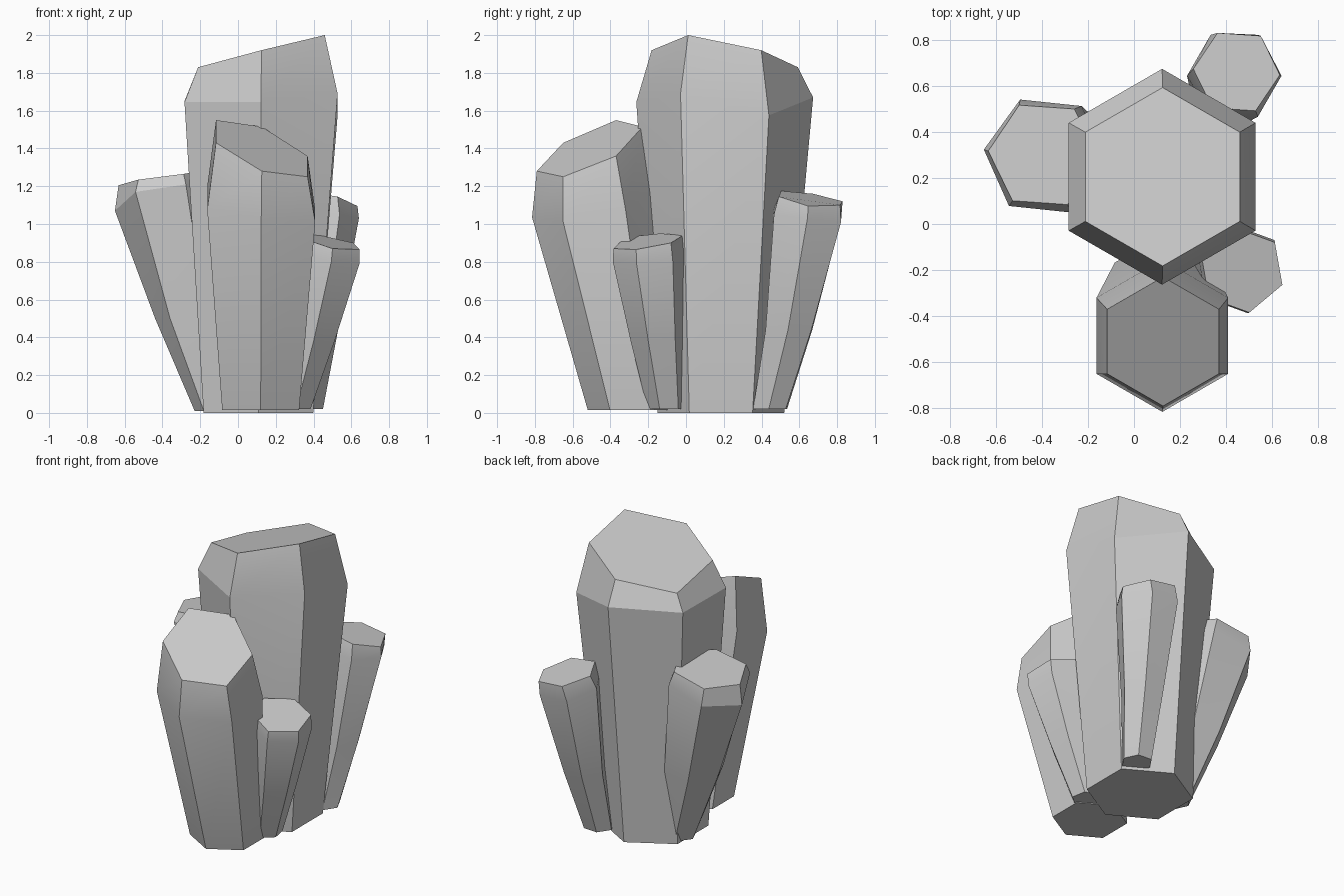
import bpy, bmesh, math

cube = bpy.data.objects.get("Cube")
if cube:
    bpy.data.objects.remove(cube, do_unlink=True)

# Stone material shared by every crystal
stone = bpy.data.materials.new("grey_stone")
stone.use_nodes = True
GREY = (0.6, 0.6, 0.6, 1)
stone.diffuse_color = GREY
stone.node_tree.nodes["Principled BSDF"].inputs["Base Color"].default_value = GREY


def hex_ring(bm, center, radius, turn, heights):
    """Six-sided ring; heights is one value or one per corner."""
    if not isinstance(heights, list):
        heights = [heights] * 6
    ring = []
    for i, z in enumerate(heights):
        a = math.radians(turn + 60 * i)
        ring.append(bm.verts.new((center[0] + radius * math.cos(a),
                                  center[1] + radius * math.sin(a), z)))
    return ring


def crystal(name, *rings):
    """Stack hexagonal rings from base to tip and close both ends."""
    bm = bmesh.new()
    loops = [hex_ring(bm, *ring) for ring in rings]
    bm.faces.new(loops[0][::-1])
    for low, high in zip(loops, loops[1:]):
        for i in range(6):
            j = (i + 1) % 6
            bm.faces.new((low[i], low[j], high[j], high[i]))
    bm.faces.new(loops[-1])
    mesh = bpy.data.meshes.new(name)
    bm.to_mesh(mesh)
    bm.free()
    mesh.materials.append(stone)
    obj = bpy.data.objects.new(name, mesh)
    bpy.context.collection.objects.link(obj)
    bpy.ops.object.select_all(action='DESELECT')
    obj.select_set(True)
    bpy.context.view_layer.objects.active = obj
    bpy.ops.object.shade_smooth_by_angle(angle=math.radians(20))


# Each ring: center, radius, turn in degrees, corner heights
crystal("main_crystal",
        ((.108, .185), .335, -30, 0),
        ((.122, .205), .468, -30, [1.69, 1.575, 1.67, 1.65, 1.645, 1.645]),
        ((.124, .205), .387, -30, [2, 1.92, 1.83, 1.75, 1.83, 1.92]))

crystal("front_crystal",
        ((.12, -.285), .235, -30, .015),
        ((.123, -.485), .33, -30, [1.01, 1.075, 1.19, 1.2, 1.075, 1.035]),
        ((.126, -.51), .28, -30, [1.25, 1.36, 1.515, 1.55, 1.43, 1.28]))

crystal("right_side_crystal",
        ((-.11, .24), .12, -6, .01),
        ((-.245, .265), .195, -6, .5),
        ((-.385, .295), .268, -6, [1.2, 1.17, 1.1, 1.07, 1.17, 1.21]),
        ((-.393, .3), .24, -4, [1.29, 1.26, 1.214, 1.205, 1.235, 1.265]))

crystal("back_crystal",
        ((.35, .445), .1, -4, .02),
        ((.39, .545), .14, -2, .44),
        ((.435, .643), .205, 0, [1.03, 1.01, 1.02, 1.07, 1.08, 1.05]),
        ((.445, .66), .188, -4, [1.095, 1.1, 1.12, 1.16, 1.175, 1.145]))

crystal("left_side_crystal",
        ((.29, -.105), .1, -20, .02),
        ((.375, -.15), .145, -20, .38),
        ((.46, -.195), .195, -20, [.79, .8, .86, .89, .85, .8]),
        ((.468, -.2), .187, -20, [.865, .9, .94, .95, .93, .87]))
